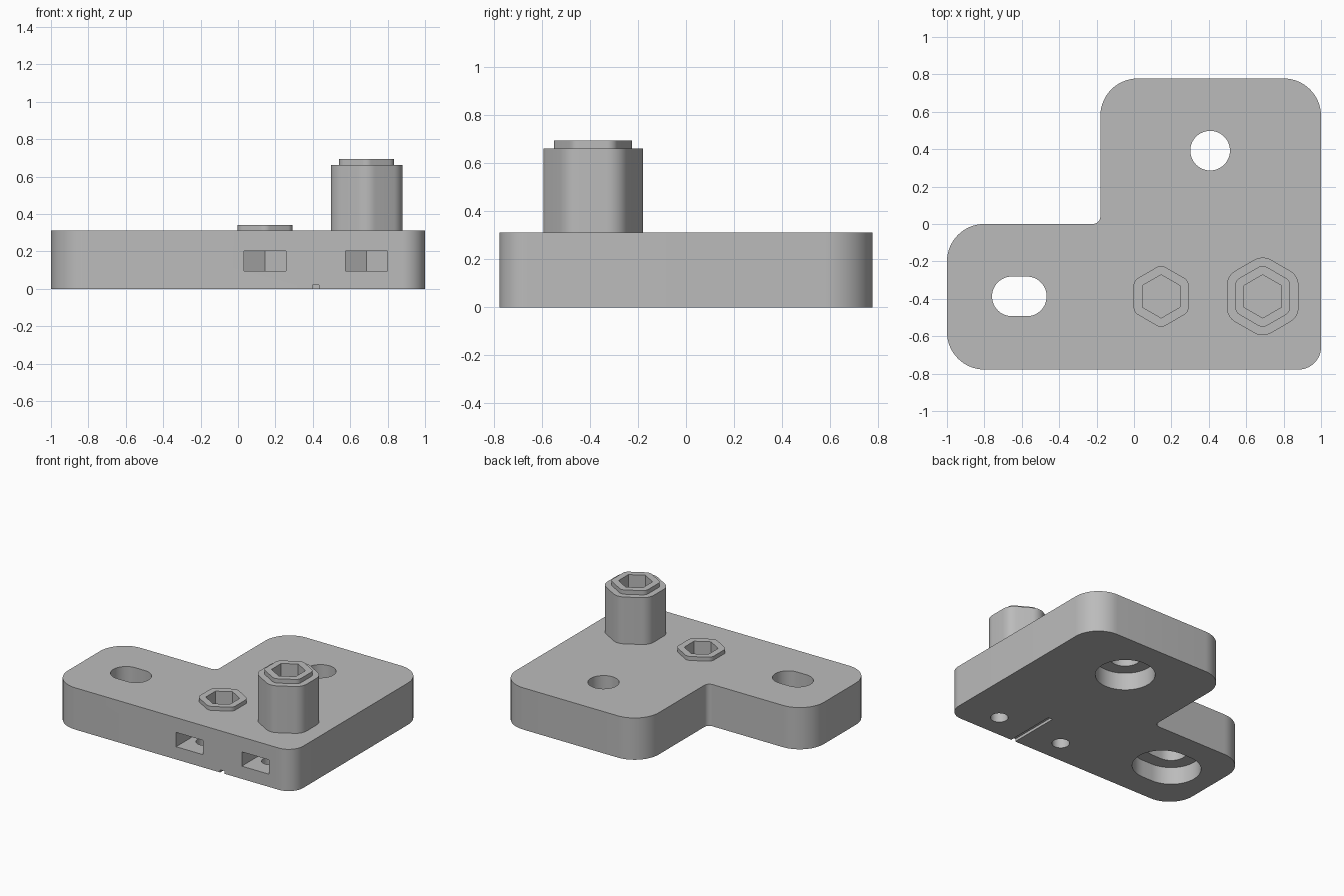
import bpy
import bmesh
import math
from mathutils import Vector

if "Cube" in bpy.data.objects:
    bpy.data.objects.remove(bpy.data.objects["Cube"])

grey = bpy.data.materials.new("plain_grey")
grey.use_nodes = True
colour = (0.5, 0.5, 0.5, 1)
grey.diffuse_color = colour
grey.node_tree.nodes["Principled BSDF"].inputs["Base Color"].default_value = colour

THICK = 0.312
HALF_Y = 0.778
NUT_Y = -0.387
SHORT_X, TALL_X = 0.145, 0.688


def rounded(corners, steps=14):
    """Outline from (x, y, radius) corners, each filleted with an arc."""
    out = []
    for i, (x, y, r) in enumerate(corners):
        p = Vector((x, y))
        if r == 0:
            out.append(p)
            continue
        a = (Vector(corners[i - 1][:2]) - p).normalized()
        b = (Vector(corners[(i + 1) % len(corners)][:2]) - p).normalized()
        half = a.angle(b) / 2
        centre = p + (a + b).normalized() * r / math.sin(half)
        start = p + a * r / math.tan(half) - centre
        end = p + b * r / math.tan(half) - centre
        turn = math.atan2(start.x * end.y - start.y * end.x, start.dot(end))
        for k in range(steps + 1):
            t = turn * k / steps
            c, s = math.cos(t), math.sin(t)
            out.append(centre + Vector((start.x * c - start.y * s, start.x * s + start.y * c)))
    return out


def hexagon(x, flat, radius=0):
    """Hexagon pointing along y, given by its half width across flats."""
    r = flat / math.cos(math.pi / 6)
    angles = [math.radians(30 + 60 * i) for i in range(6)]
    return rounded([(x + r * math.cos(a), NUT_Y + r * math.sin(a), radius) for a in angles], 8)


def stadium(x, y, r, stretch=0):
    """Circle, or a slot when stretched along x."""
    out = []
    for side, first in ((1, -90), (-1, 90)):
        for k in range(25):
            a = math.radians(first + 7.5 * k)
            out.append(Vector((x + side * stretch + r * math.cos(a), y + r * math.sin(a))))
    return out


def prism(name, outline, z0, z1):
    bm = bmesh.new()
    base = bm.faces.new([bm.verts.new((p.x, p.y, z0)) for p in outline])
    top = bmesh.ops.extrude_face_region(bm, geom=[base])["geom"]
    verts = [v for v in top if isinstance(v, bmesh.types.BMVert)]
    bmesh.ops.translate(bm, verts=verts, vec=(0, 0, z1 - z0))
    bmesh.ops.remove_doubles(bm, verts=bm.verts, dist=1e-5)
    bmesh.ops.recalc_face_normals(bm, faces=bm.faces)
    mesh = bpy.data.meshes.new(name)
    bm.to_mesh(mesh)
    bm.free()
    mesh.materials.append(grey)
    obj = bpy.data.objects.new(name, mesh)
    bpy.context.collection.objects.link(obj)
    return obj


def cut(target, outline, z0, z1):
    cutter = prism("cutter", outline, z0, z1)
    cutter.hide_render = True
    mod = target.modifiers.new("cut", 'BOOLEAN')
    mod.operation = 'DIFFERENCE'
    mod.solver = 'EXACT'
    mod.object = cutter
    bpy.context.view_layer.objects.active = target
    bpy.ops.object.modifier_apply(modifier=mod.name)
    bpy.data.objects.remove(cutter)


def smooth(obj):
    bpy.ops.object.select_all(action='DESELECT')
    obj.select_set(True)
    bpy.context.view_layer.objects.active = obj
    bpy.ops.object.shade_smooth_by_angle(angle=math.radians(25))


# L-shaped plate with rounded corners
plate = prism("mounting_plate", rounded([
    (-1, -HALF_Y, 0.2), (1, -HALF_Y, 0.12), (1, HALF_Y, 0.2),
    (-0.18, HALF_Y, 0.2), (-0.18, 0, 0.04), (-1, 0, 0.2)]), 0, THICK)

# Round and slotted screw holes, each counterbored from below
for x, y, stretch in ((0.407, 0.392, 0), (-0.613, NUT_Y, 0.04)):
    cut(plate, stadium(x, y, 0.106, stretch), -0.1, 0.5)
    cut(plate, stadium(x, y, 0.203, stretch), -0.1, 0.13)

# Side-loaded nut pockets with pointed back, hex wells and release holes
for x in (SHORT_X, TALL_X):
    w = 0.112
    tip = w / math.cos(math.pi / 6)
    pocket = [(x - w, -0.9), (x + w, -0.9), (x + w, NUT_Y + tip / 2),
              (x, NUT_Y + tip), (x - w, NUT_Y + tip / 2)]
    cut(plate, [Vector(p) for p in pocket], 0.095, 0.202)
    cut(plate, hexagon(x, 0.1), 0.15, 0.5)
    cut(plate, stadium(x, -0.6, 0.06), -0.1, 0.15)

# Fine alignment groove on the underside
cut(plate, [Vector(p) for p in ((0.397, -0.9), (0.433, -0.9), (0.433, NUT_Y), (0.397, NUT_Y))],
    -0.1, 0.02)
smooth(plate)

# Hollow hexagonal collars and the tall sleeve
for name, x, flat, radius, z0, z1 in (
        ("short_collar", SHORT_X, 0.147, 0.047, THICK, 0.342),
        ("tall_sleeve", TALL_X, 0.192, 0.092, THICK, 0.662),
        ("tall_collar", TALL_X, 0.147, 0.047, 0.662, 0.694)):
    part = prism(name, hexagon(x, flat, radius), z0, z1)
    cut(part, hexagon(x, 0.1), z0 - 0.1, z1 + 0.1)
    smooth(part)
